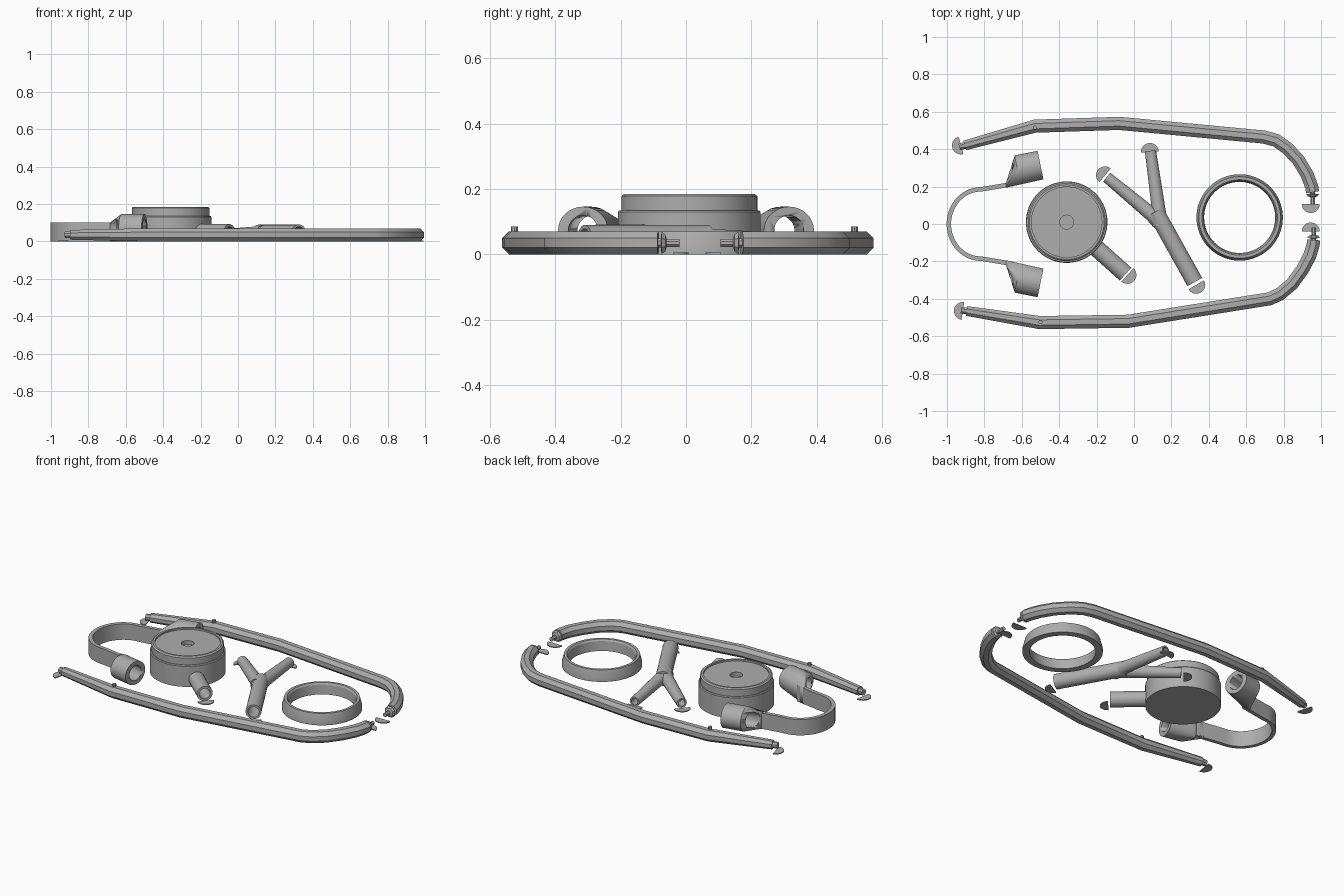
import bpy, bmesh, math
from mathutils import Vector

if "Cube" in bpy.data.objects:
    bpy.data.objects.remove(bpy.data.objects["Cube"])

grey = bpy.data.materials.new("light grey plastic")
grey.diffuse_color = (0.42, 0.42, 0.42, 1)
grey.use_nodes = True
grey.node_tree.nodes["Principled BSDF"].inputs["Base Color"].default_value = grey.diffuse_color
UP = Vector((0, 0, 1))


def finish(name, bm):
    bmesh.ops.recalc_face_normals(bm, faces=bm.faces)
    me = bpy.data.meshes.new(name)
    bm.to_mesh(me)
    bm.free()
    ob = bpy.data.objects.new(name, me)
    bpy.context.collection.objects.link(ob)
    me.materials.append(grey)
    bpy.ops.object.select_all(action='DESELECT')
    ob.select_set(True)
    bpy.context.view_layer.objects.active = ob
    bpy.ops.object.shade_smooth_by_angle(angle=math.radians(28))
    return ob


def sweep(name, pts, radii, sides=8, bore=0.0, depth=0.1):
    """Mitred tube along a path; bore hollows out the far end."""
    pts = [Vector(p) for p in pts]
    bm = bmesh.new()
    rings = []
    for i, p in enumerate(pts):
        a = (p - pts[i - 1]).normalized() if i else (pts[1] - p).normalized()
        b = (pts[i + 1] - p).normalized() if i < len(pts) - 1 else a
        t = (a + b).normalized()
        side = t.cross(UP).normalized()
        up = side.cross(t)
        r = radii[i] / math.cos(math.pi / sides)
        rings.append([bm.verts.new(p + side * (r / t.dot(a) * math.cos(w)) + up * (r * math.sin(w)))
                      for w in [(k + 0.5) * 2 * math.pi / sides for k in range(sides)]])
    for r0, r1 in zip(rings, rings[1:]):
        for k in range(sides):
            j = (k + 1) % sides
            bm.faces.new((r0[k], r0[j], r1[j], r1[k]))
    bm.faces.new(rings[0][::-1])
    cap = bm.faces.new(rings[-1])
    if bore:
        bm.normal_update()
        bmesh.ops.inset_region(bm, faces=[cap], thickness=radii[-1] - bore)
        new = bmesh.ops.extrude_discrete_faces(bm, faces=[cap])["faces"][0]
        bmesh.ops.translate(bm, verts=new.verts, vec=-t * depth)
    return finish(name, bm)


def lathe(name, x, y, profile, steps=64, closed=False):
    """Turned part; open profiles begin and end on the axis."""
    bm = bmesh.new()
    vs = [bm.verts.new((r, 0, z)) for r, z in profile]
    for a, b in zip(vs, vs[1:]):
        bm.edges.new((a, b))
    if closed:
        bm.edges.new((vs[-1], vs[0]))
    bmesh.ops.spin(bm, geom=bm.verts[:] + bm.edges[:], cent=(0, 0, 0), axis=(0, 0, 1),
                   angle=2 * math.pi, steps=steps, use_merge=True)
    bmesh.ops.remove_doubles(bm, verts=bm.verts, dist=1e-5)
    bmesh.ops.translate(bm, verts=bm.verts, vec=(x, y, 0))
    return finish(name, bm)


def prism(name, outline, z0, z1):
    bm = bmesh.new()
    f = bm.faces.new([bm.verts.new((x, y, z0)) for x, y in outline])
    new = bmesh.ops.extrude_face_region(bm, geom=[f])["geom"]
    bmesh.ops.translate(bm, verts=[v for v in new if isinstance(v, bmesh.types.BMVert)], vec=(0, 0, z1 - z0))
    return finish(name, bm)


def foot_tab(name, x, y, heading, r=0.048):
    """Thin half disc, rounded toward the heading."""
    h = math.radians(heading)
    prism(name, [(x + r * math.cos(h + a), y + r * math.sin(h + a))
                 for a in [math.pi * (k / 12 - 0.5) for k in range(13)]], 0, 0.006)


# Two long eight-sided side tubes
R = 0.035
upper = [(-.905, .42), (-.53, .523), (-.08, .538), (.695, .465), (.76, .447),
         (.82, .405), (.88, .34), (.925, .265), (.95, .2), (.955, .17)]
lower = [(-.895, -.465), (-.505, -.527), (-.03, -.52), (.725, -.4), (.78, -.375),
         (.845, -.32), (.9, -.245), (.94, -.17), (.958, -.11), (.96, -.085)]
for label, path, peg in (("upper", upper, (-.53, .515)), ("lower", lower, (-.5, -.525))):
    p3 = [(x, y, R) for x, y in path]
    sweep(label + "_tube", p3, [.026] + [R] * (len(p3) - 1))
    start, second = Vector(p3[0]), Vector(p3[1])
    d = (start - second).normalized()
    sweep(label + "_tube_neck", [start - d * .01, start + d * .03], [.018, .018])
    s = -1 if label == "upper" else 1
    # flanged plug at the curved end
    x, y = path[-1]
    sweep(label + "_plug", [(x, y + s * o, R) for o in (-.01, .008, .01, .022, .026, .065)],
          [.014, .014, .034, .026, .012, .012])
    foot_tab(label + "_plug_tab", .945, .107 if s < 0 else -.04, s * 90)
    foot_tab(label + "_neck_tab", start.x - .02, start.y, math.degrees(math.atan2(d.y, d.x)))
    # small locating peg
    lathe(label + "_peg", *peg, [(0, .05), (.011, .05), (.011, .086), (0, .086)], 10)

# Round chest piece with recessed top and centre hole
lathe("chest_piece", -.36, .01, [(0, 0), (.218, 0), (.218, .13), (.214, .135), (.208, .135), (.208, .178),
                                 (.2, .185), (.188, .185), (.188, .175), (.037, .175), (.037, .15), (0, .15)])
sweep("chest_stem", [(-.25, -.085, .046), (-.045, -.268, .046)], [.046, .046], 24, .032, .12)
foot_tab("chest_stem_tab", -.035, -.272, -42)

# Forked tube connector
fork = (.135, .03, .045)
sweep("fork_stem", [(.115, .066, .045), (.325, -.31, .045)], [.045, .045], 24, .033, .15)
sweep("fork_left_branch", [(.15, 0, .044), (.09, .055, .041), (-.145, .25, .03)], [.043, .038, .03], 24, .02, .06)
sweep("fork_right_branch", [(.14, -.01, .044), (.13, .09, .041), (.088, .39, .03)], [.043, .036, .03], 24, .02, .06)
foot_tab("fork_stem_tab", .333, -.325, -60)
foot_tab("fork_left_tab", -.155, .26, 140)
foot_tab("fork_right_tab", .085, .385, 95)

# Retaining ring
lathe("retaining_ring", .565, .035, [(.19, 0), (.231, 0), (.231, .02), (.218, .07), (.202, .07), (.195, .06)],
      64, True)

# Spring headband: flat strip bent into a U
half = [(-.64, .215), (-.8, .188)]
half += [(-.82 - .17 * math.sin(a), .185 * math.cos(a)) for a in [math.pi / 2 * k / 14 for k in range(1, 15)]]
line = [Vector(p) for p in half + [(x, -y) for x, y in half[-2::-1]]]
outer, inner = [], []
for i, p in enumerate(line):
    t = (line[min(i + 1, len(line) - 1)] - line[max(i - 1, 0)]).normalized()
    n = Vector((-t.y, t.x)) * .012
    outer.append(p - n)
    inner.append(p + n)
prism("headband", outer + inner[::-1], 0, .1)

# Bored ear sockets on the headband ends
for s, label in ((1, "upper"), (-1, "lower")):
    axis = Vector((.98, .2 * s, 0)).normalized()
    side = axis.cross(UP)
    end = Vector((-.5, .315 * s, .073))
    bm = bmesh.new()
    for o in (0, -.125):
        for k in range(32):
            a = 2 * math.pi * k / 32
            bm.verts.new(end + axis * o + side * (.078 * math.cos(a)) + UP * (.073 * math.sin(a)))
    for x, y in ((-.685, .194), (-.685, .218)):
        for z in (0, .1):
            bm.verts.new((x, y * s, z))
    bmesh.ops.convex_hull(bm, input=bm.verts)
    bmesh.ops.dissolve_limit(bm, angle_limit=.01, verts=bm.verts, edges=bm.edges)
    socket = finish(label + "_ear_socket", bm)
    cutter = sweep(label + "_bore_cutter", [end - axis * .4, end + axis * .1], [.046, .046], 32)
    cutter.hide_render = True
    cutter.hide_set(True)
    mod = socket.modifiers.new("bore", 'BOOLEAN')
    mod.operation = 'DIFFERENCE'
    mod.solver = 'EXACT'
    mod.object = cutter
